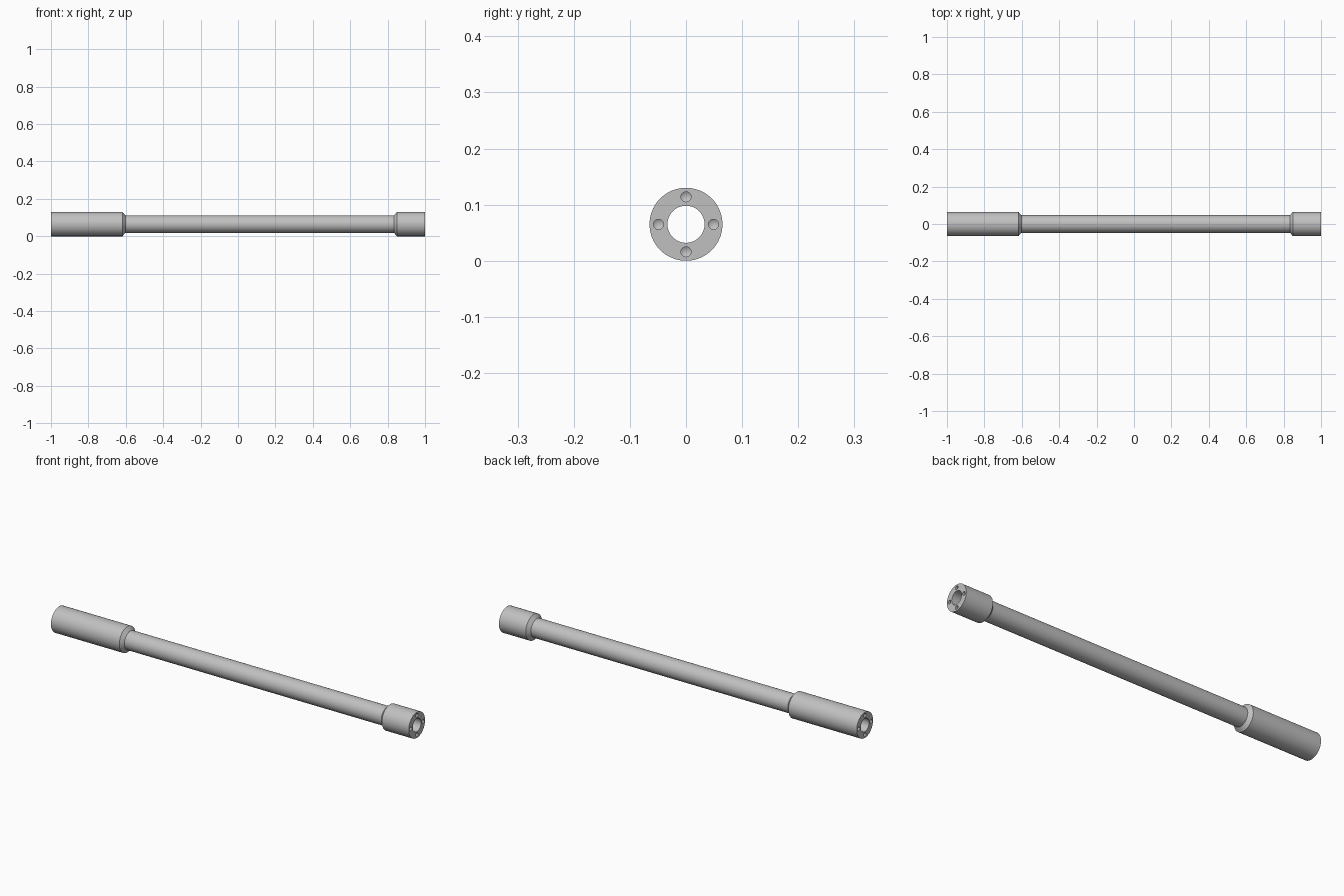
import bpy, bmesh, math
from mathutils import Matrix, Vector

cube = bpy.data.objects.get("Cube")
if cube:
    bpy.data.objects.remove(cube, do_unlink=True)

R_COLLAR, R_SHAFT, R_BORE = 0.065, 0.047, 0.033
R_HOLES, R_DRILL, DRILL_DEPTH = 0.049, 0.009, 0.06

steel = bpy.data.materials.new("grey steel")
steel.use_nodes = True
colour = (0.53, 0.53, 0.53, 1)
steel.diffuse_color = colour
steel.node_tree.nodes["Principled BSDF"].inputs["Base Color"].default_value = colour


def lathe(bm, profile, segments, place=Matrix()):
    """Revolve a closed (x, radius) outline about the x axis."""
    verts = [bm.verts.new((x, 0, r)) for x, r in profile]
    edges = [bm.edges.new((a, b)) for a, b in zip(verts, verts[1:] + verts[:1])]
    out = bmesh.ops.spin(bm, geom=verts + edges, cent=(0, 0, 0), axis=(1, 0, 0),
                         angle=math.tau, steps=segments, use_duplicate=False)
    new = set(verts)
    for face in bm.faces:
        if not face.tag:
            new.update(face.verts)
            face.tag = True
    bmesh.ops.transform(bm, matrix=place, verts=list(new))


def finish(bm, name):
    bmesh.ops.remove_doubles(bm, verts=bm.verts, dist=1e-5)
    bmesh.ops.dissolve_degenerate(bm, edges=bm.edges, dist=1e-6)
    bmesh.ops.recalc_face_normals(bm, faces=bm.faces)
    mesh = bpy.data.meshes.new(name)
    bm.to_mesh(mesh)
    bm.free()
    mesh.materials.append(steel)
    obj = bpy.data.objects.new(name, mesh)
    bpy.context.collection.objects.link(obj)
    return obj


# Hollow shaft with a long and a short chamfered collar
bm = bmesh.new()
lathe(bm, [(-1, R_BORE), (-1, R_COLLAR), (-0.618, R_COLLAR), (-0.602, R_SHAFT),
           (0.834, R_SHAFT), (0.85, R_COLLAR), (1, R_COLLAR), (1, R_BORE)], 96)
tube = finish(bm, "hollow_shaft")
tube.location.z = R_COLLAR

# Four blind drilled holes with pointed bottoms in each end face
bm = bmesh.new()
drill = [(0.02, 0), (0.02, R_DRILL), (-DRILL_DEPTH, R_DRILL),
         (-DRILL_DEPTH - 0.006, 0)]
for end in (0, math.pi):
    for quarter in range(4):
        place = (Matrix.Rotation(end, 4, 'Z')
                 @ Matrix.Rotation(quarter * math.pi / 2, 4, 'X')
                 @ Matrix.Translation(Vector((1, 0, R_HOLES))))
        lathe(bm, drill, 24, place)
drills = finish(bm, "hole_cutter")
drills.location.z = R_COLLAR
drills.hide_render = True

cut = tube.modifiers.new("end holes", 'BOOLEAN')
cut.object = drills
cut.operation = 'DIFFERENCE'
cut.solver = 'EXACT'

bpy.ops.object.select_all(action='DESELECT')
bpy.context.view_layer.objects.active = tube
tube.select_set(True)
bpy.ops.object.modifier_apply(modifier=cut.name)
bpy.data.objects.remove(drills, do_unlink=True)
bpy.ops.object.shade_smooth_by_angle(angle=math.radians(30))
